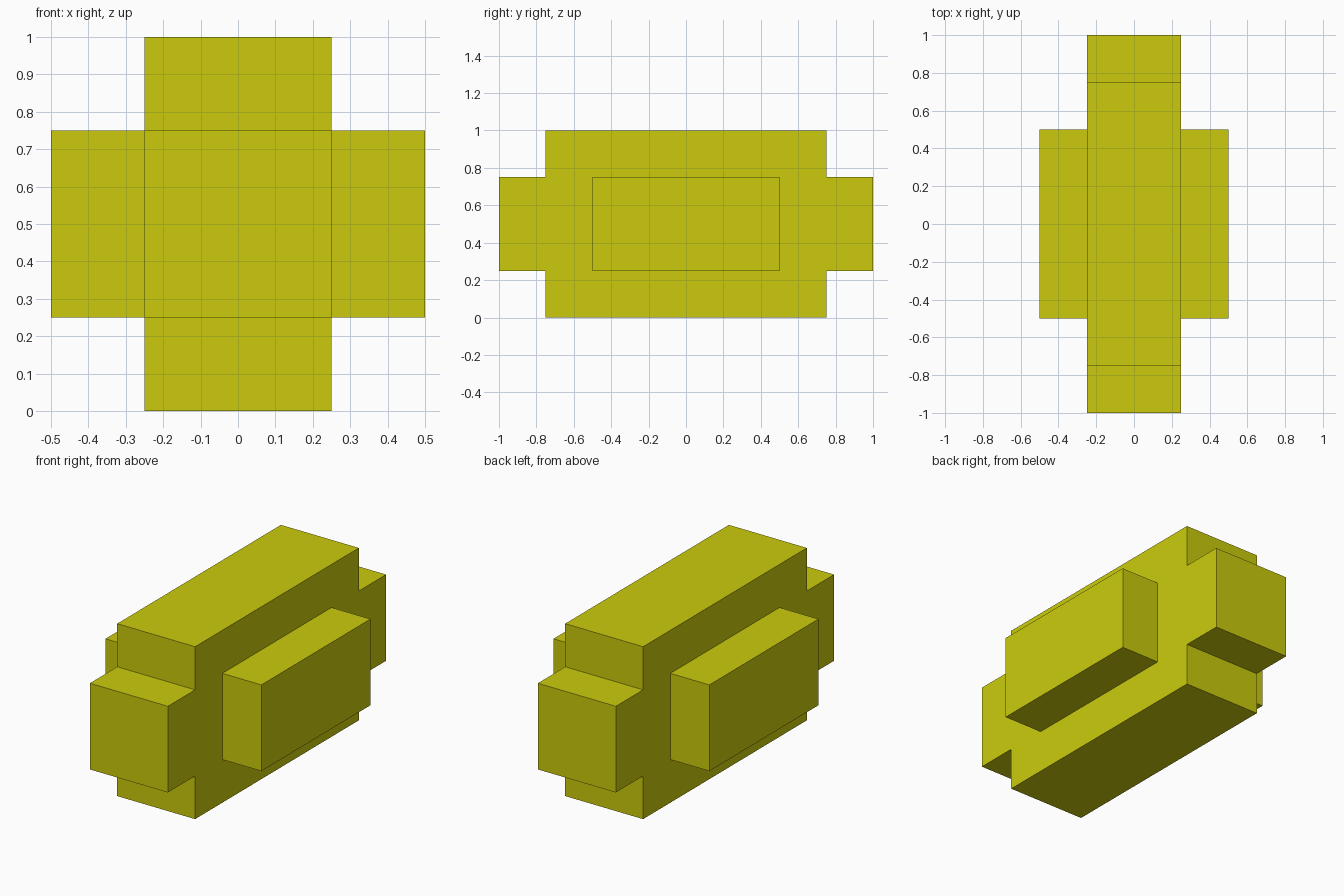
import bpy, bmesh

if "Cube" in bpy.data.objects:
    bpy.data.objects.remove(bpy.data.objects["Cube"])

yellow = bpy.data.materials.new("yellow")
yellow.diffuse_color = (0.6, 0.6, 0.004, 1)
yellow.use_nodes = True
yellow.node_tree.nodes["Principled BSDF"].inputs["Base Color"].default_value = yellow.diffuse_color


def finish(name, bm):
    bmesh.ops.recalc_face_normals(bm, faces=bm.faces)
    mesh = bpy.data.meshes.new(name)
    bm.to_mesh(mesh)
    bm.free()
    mesh.materials.append(yellow)
    obj = bpy.data.objects.new(name, mesh)
    bpy.context.collection.objects.link(obj)
    return obj


def extrude_x(name, profile, x0, x1):
    """Extrude a (y, z) profile from x0 to x1."""
    bm = bmesh.new()
    face = bm.faces.new([bm.verts.new((x0, y, z)) for y, z in profile])
    new = bmesh.ops.extrude_face_region(bm, geom=[face], use_keep_orig=True)
    verts = [v for v in new["geom"] if isinstance(v, bmesh.types.BMVert)]
    bmesh.ops.translate(bm, verts=verts, vec=(x1 - x0, 0, 0))
    return finish(name, bm)


# Main body with a narrower block on each end, as one stepped profile
half = [(0.75, 0), (0.75, 0.25), (1, 0.25), (1, 0.75), (0.75, 0.75), (0.75, 1)]
extrude_x("body", half + [(-y, z) for y, z in reversed(half)], -0.25, 0.25)

# Raised block on each long side
side = [(-0.5, 0.25), (0.5, 0.25), (0.5, 0.75), (-0.5, 0.75)]
for name, s in (("right_side_block", 1), ("left_side_block", -1)):
    extrude_x(name, side, s * 0.25, s * 0.5)
